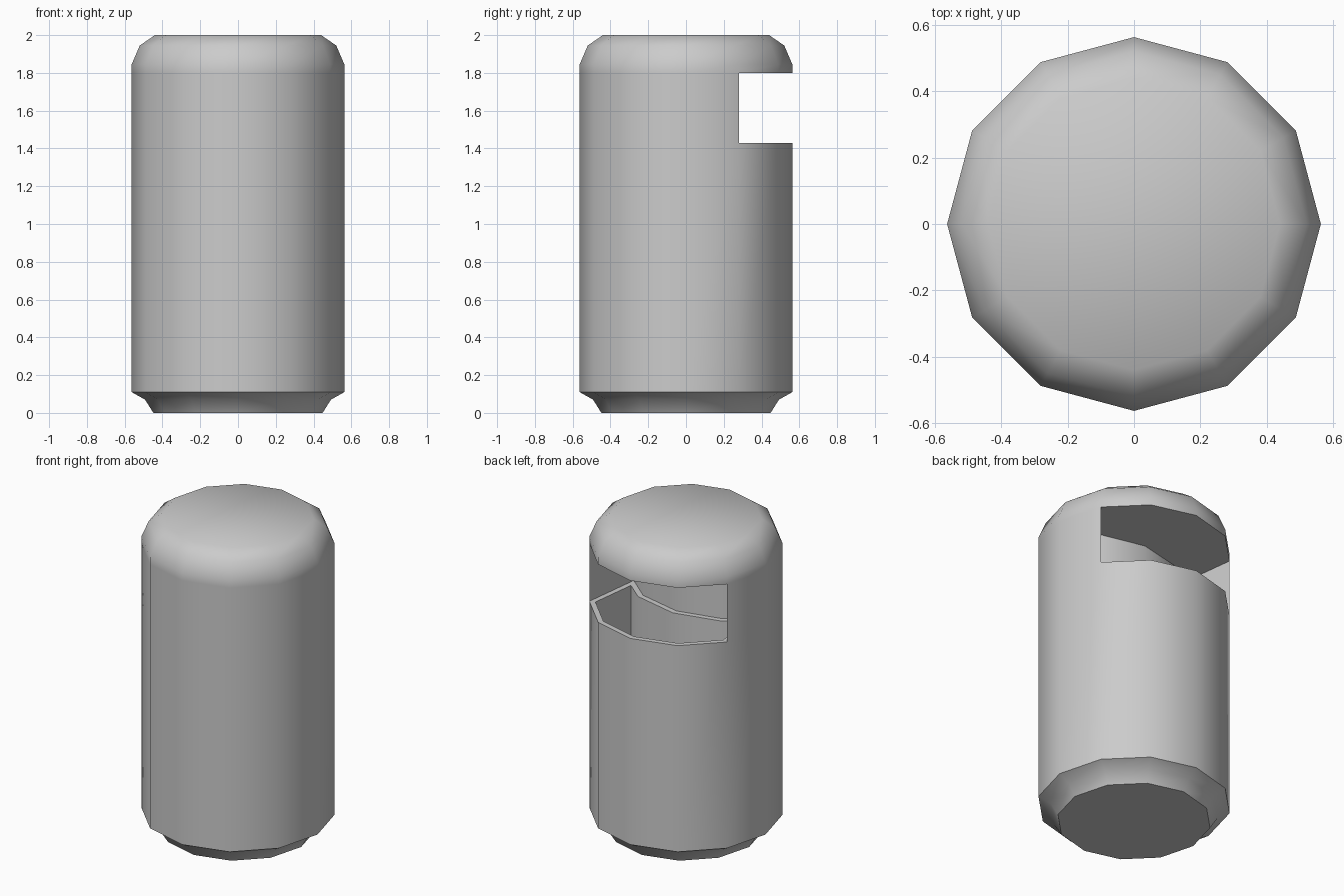
import bpy, bmesh, math

if "Cube" in bpy.data.objects:
    bpy.data.objects.remove(bpy.data.objects["Cube"])

SIDES = 12
bm = bmesh.new()

# Outer shell: 12-sided lathe profile (radius, height)
profile = [(0.448, 0), (0.492, 0.07), (0.563, 0.11), (0.563, 1.43),
           (0.563, 1.80), (0.563, 1.845), (0.52, 1.945), (0.44, 2.0)]
rings = []
for r, z in profile:
    rings.append([bm.verts.new((r * math.cos(math.tau * i / SIDES),
                                r * math.sin(math.tau * i / SIDES), z))
                  for i in range(SIDES)])

LOW, HIGH = 3, 4                 # rings below and above the slot
for k in range(len(rings) - 1):
    for i in range(SIDES):
        if k == LOW and 1 <= i <= 4:
            continue             # four back faces left open for the slot
        j = (i + 1) % SIDES
        bm.faces.new((rings[k][i], rings[k][j], rings[k + 1][j], rings[k + 1][i]))
bm.faces.new(rings[0][::-1])
bm.faces.new(rings[-1])

# Slot recess: inner wall running from one side of the opening to the other
inner = [(-0.44, -0.10), (-0.28, 0.035), (0, 0.10), (0.28, 0.035), (0.44, -0.10)]
low = [bm.verts.new((x, y, profile[LOW][1])) for x, y in inner]
high = [bm.verts.new((x, y, profile[HIGH][1])) for x, y in inner]
low_chain = [rings[LOW][5]] + low + [rings[LOW][1]]
high_chain = [rings[HIGH][5]] + high + [rings[HIGH][1]]
for a in range(len(low_chain) - 1):
    bm.faces.new((low_chain[a], low_chain[a + 1], high_chain[a + 1], high_chain[a]))
bm.faces.new(rings[HIGH][1:6] + high)
floor = bm.faces.new(rings[LOW][1:6] + low)
bmesh.ops.recalc_face_normals(bm, faces=bm.faces[:])

# Bin pocket: thin rim, then a well sunk below the slot
bmesh.ops.inset_region(bm, faces=[floor], thickness=0.033, use_even_offset=True)
bmesh.ops.inset_region(bm, faces=[floor], thickness=0.0)
for v in floor.verts:
    v.co.z = 0.9

bmesh.ops.recalc_face_normals(bm, faces=bm.faces[:])
mesh = bpy.data.meshes.new("bin_body")
bm.to_mesh(mesh)
bm.free()
body = bpy.data.objects.new("bin_body", mesh)
bpy.context.collection.objects.link(body)

# Smooth shading with crisp slot and base edges
bpy.context.view_layer.objects.active = body
body.select_set(True)
bpy.ops.object.shade_smooth_by_angle(angle=math.radians(40))
